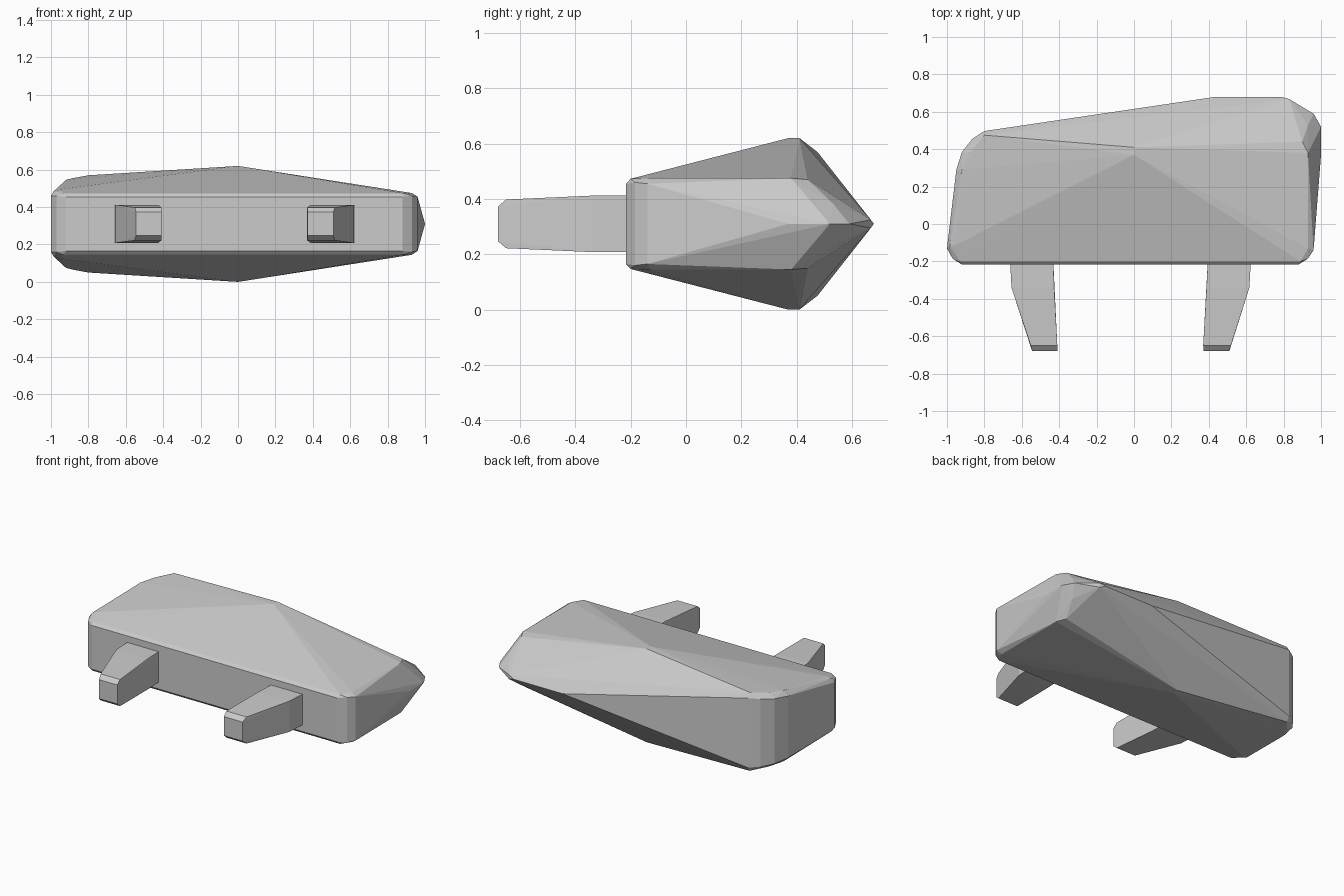
import bpy, bmesh

MID = 0.31  # height of the horizontal symmetry plane


def hull(name, points):
    """Convex hull of points (x, y, half height), mirrored about the mid plane."""
    bm = bmesh.new()
    for x, y, h in points:
        for s in ((1, -1) if h else (1,)):
            bm.verts.new((x, y, MID + s * h))
    res = bmesh.ops.convex_hull(bm, input=bm.verts[:])
    loose = [v for v in bm.verts if not v.link_faces]
    bmesh.ops.delete(bm, geom=loose, context='VERTS')
    bmesh.ops.dissolve_limit(bm, angle_limit=0.01, verts=bm.verts[:], edges=bm.edges[:])
    bmesh.ops.recalc_face_normals(bm, faces=bm.faces[:])
    me = bpy.data.meshes.new(name)
    bm.to_mesh(me)
    bm.free()
    ob = bpy.data.objects.new(name, me)
    bpy.context.collection.objects.link(ob)
    return ob


# Main body: flat front, peaked top and bottom, tall left end, pinched back and right
hull("body", [
    # front face and its rounded rim
    (-0.92, -0.217, 0.145), (0.88, -0.217, 0.145),
    (-0.93, -0.20, 0.163), (0.89, -0.20, 0.163),
    (-0.97, -0.185, 0.15), (0.93, -0.185, 0.15),
    # left end
    (-1.0, -0.13, 0.15), (-0.985, -0.12, 0.175), (-0.95, -0.11, 0.185),
    (-0.95, 0.29, 0.205), (-0.92, 0.385, 0.215), (-0.865, 0.455, 0.225),
    (-0.92, 0.29, 0.235), (-0.88, 0.38, 0.245),
    (-0.80, 0.497, 0.23), (-0.80, 0.475, 0.26),
    # top and bottom peaks
    (0.0, 0.37, 0.31), (0.0, 0.41, 0.31),
    # right end
    (0.96, -0.14, 0.145), (0.93, -0.13, 0.165),
    (0.88, 0.38, 0.173), (0.93, 0.38, 0.165), (0.90, 0.44, 0.16),
    (1.0, 0.37, 0.0), (1.0, 0.52, 0.0), (0.96, 0.59, 0.0), (0.93, 0.53, 0.075),
    # back ridge
    (0.83, 0.668, 0.015), (0.79, 0.679, 0.0), (0.43, 0.679, 0.0),
])

# Tapered prongs: (y, outer x, inner x, half height) sections from root to tip
prongs = {
    "left_prong": [(-0.19, -0.663, -0.432, 0.102), (-0.34, -0.655, -0.427, 0.102),
                   (-0.65, -0.552, -0.41, 0.088), (-0.679, -0.545, -0.41, 0.063)],
    "right_prong": [(-0.19, 0.625, 0.395, 0.102), (-0.34, 0.617, 0.388, 0.102),
                    (-0.65, 0.518, 0.37, 0.088), (-0.679, 0.51, 0.372, 0.063)],
}
for name, sections in prongs.items():
    hull(name, [(x, y, h) for y, a, b, h in sections for x in (a, b)])
